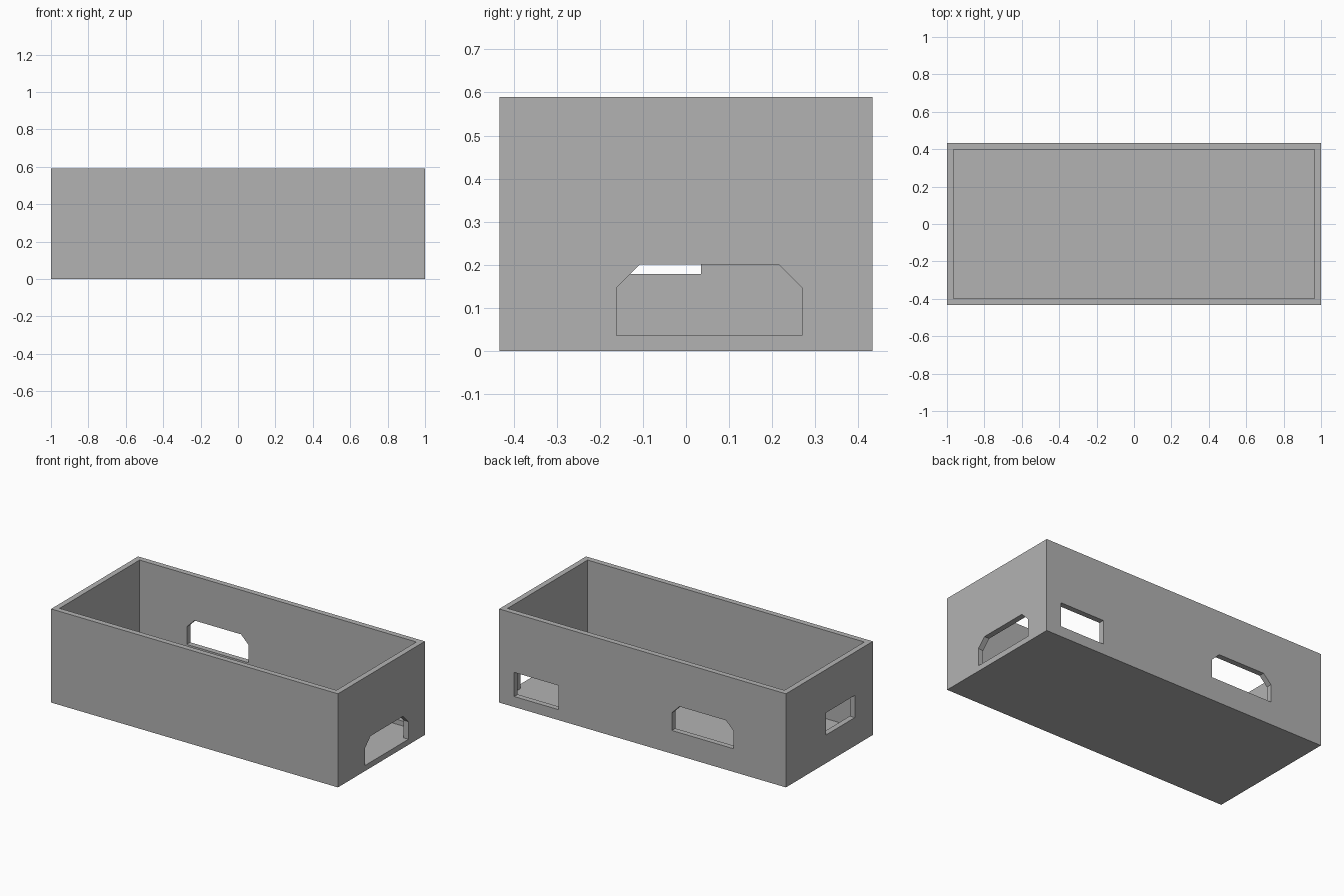
import bpy
import bmesh

cube = bpy.data.objects.get("Cube")
if cube:
    bpy.data.objects.remove(cube, do_unlink=True)

LENGTH, WIDTH, HEIGHT = 2.0, 0.866, 0.59
WALL = 0.035
X, Y = LENGTH / 2, WIDTH / 2

grey = bpy.data.materials.new("light grey")
grey.use_nodes = True
colour = (0.448, 0.448, 0.448, 1)
grey.diffuse_color = colour
grey.node_tree.nodes["Principled BSDF"].inputs["Base Color"].default_value = colour


def prism(name, outline, offset):
    """Extrude a closed 3D outline along an offset vector."""
    bm = bmesh.new()
    face = bm.faces.new([bm.verts.new(p) for p in outline])
    result = bmesh.ops.extrude_face_region(bm, geom=[face], use_keep_orig=True)
    top = [g for g in result["geom"] if isinstance(g, bmesh.types.BMVert)]
    bmesh.ops.translate(bm, verts=top, vec=offset)
    bmesh.ops.recalc_face_normals(bm, faces=bm.faces)
    mesh = bpy.data.meshes.new(name)
    bm.to_mesh(mesh)
    bm.free()
    mesh.materials.append(grey)
    obj = bpy.data.objects.new(name, mesh)
    bpy.context.collection.objects.link(obj)
    return obj


def rectangle(a0, a1, b0, b1):
    return [(a0, b0), (a1, b0), (a1, b1), (a0, b1)]


def chamfered(a0, b0):
    """Opening with its two upper corners cut off."""
    w, h, c = 0.432, 0.165, 0.054
    a1, b1 = a0 + w, b0 + h
    return [(a0, b0), (a1, b0), (a1, b1 - c), (a1 - c, b1), (a0 + c, b1), (a0, b1 - c)]


def cut(target, cutter):
    cutter.hide_render = True
    mod = target.modifiers.new("cut", "BOOLEAN")
    mod.operation = "DIFFERENCE"
    mod.solver = "EXACT"
    mod.object = cutter
    bpy.context.view_layer.objects.active = target
    bpy.ops.object.modifier_apply(modifier=mod.name)
    bpy.data.objects.remove(cutter, do_unlink=True)


def end_opening(side, outline):
    points = [(side * (X + 0.02), a, b) for a, b in outline]
    return prism("end_opening", points, (-side * (WALL + 0.04), 0, 0))


def back_opening(outline):
    points = [(a, Y + 0.02, b) for a, b in outline]
    return prism("back_opening", points, (0, -WALL - 0.04, 0))


# Open-topped tray
tray = prism("open_box", [(a, b, 0) for a, b in rectangle(-X, X, -Y, Y)], (0, 0, HEIGHT))
inner = rectangle(WALL - X, X - WALL, WALL - Y, Y - WALL)
cut(tray, prism("cavity", [(a, b, WALL) for a, b in inner], (0, 0, HEIGHT)))

# Openings in both ends and the back wall
cut(tray, end_opening(1, chamfered(-0.162, WALL)))
cut(tray, end_opening(-1, rectangle(-0.253, 0.035, 0.178, 0.318)))
cut(tray, back_opening(chamfered(-0.636, 0.146)))
cut(tray, back_opening(rectangle(0.587, 0.895, 0.066, 0.218)))
